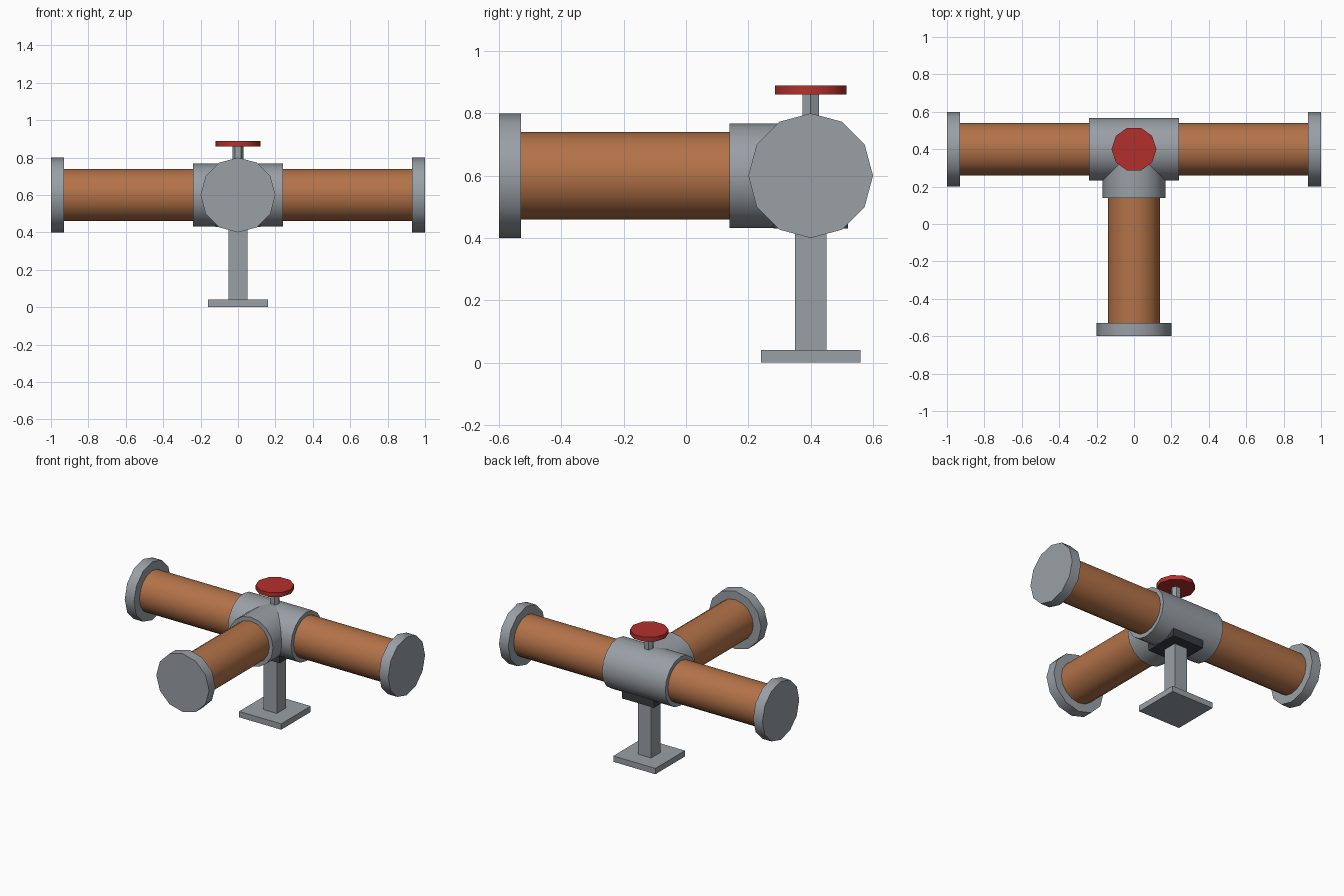
import bpy, bmesh, math
from mathutils import Matrix, Vector

if "Cube" in bpy.data.objects:
    bpy.data.objects.remove(bpy.data.objects["Cube"], do_unlink=True)


def material(name, rgb):
    mat = bpy.data.materials.new(name)
    mat.use_nodes = True
    mat.diffuse_color = (*rgb, 1)
    bsdf = mat.node_tree.nodes["Principled BSDF"]
    bsdf.inputs["Base Color"].default_value = (*rgb, 1)
    bsdf.inputs["Roughness"].default_value = 0.6
    return mat


STEEL = material("grey steel", (0.32, 0.35, 0.38))
COPPER = material("copper brown", (0.45, 0.17, 0.065))
RED = material("valve red", (0.45, 0.03, 0.025))
DARK = material("dark rubber", (0.04, 0.045, 0.05))


def add_object(name, bm, mat):
    mesh = bpy.data.meshes.new(name)
    bm.to_mesh(mesh)
    bm.free()
    mesh.materials.append(mat)
    obj = bpy.data.objects.new(name, mesh)
    bpy.context.collection.objects.link(obj)
    return obj


def cylinder(name, start, end, radius, sides, mat):
    start, end = Vector(start), Vector(end)
    axis = end - start
    turn = axis.to_track_quat('Z', 'Y').to_matrix().to_4x4()
    place = Matrix.Translation((start + end) / 2) @ turn @ Matrix.Rotation(math.pi / 2, 4, 'Z')
    bm = bmesh.new()
    bmesh.ops.create_cone(bm, cap_ends=True, segments=sides, radius1=radius,
                          radius2=radius, depth=axis.length, matrix=place)
    obj = add_object(name, bm, mat)
    bpy.ops.object.select_all(action='DESELECT')
    obj.select_set(True)
    bpy.context.view_layer.objects.active = obj
    bpy.ops.object.shade_smooth_by_angle(angle=math.radians(40))
    return obj


def box(name, half, bottom, top, mat):
    # Square block centred on the valve axis
    bm = bmesh.new()
    place = Matrix.Translation((0, Y, (bottom + top) / 2)) @ Matrix.Diagonal((2 * half, 2 * half, top - bottom, 1))
    bmesh.ops.create_cube(bm, size=1, matrix=place)
    return add_object(name, bm, mat)


Y, Z = 0.4, 0.6  # centre of the tee joint

# Pipes, ending just inside their flanges
cylinder("main_pipe", (-0.99, Y, Z), (0.99, Y, Z), 0.14, 16, COPPER)
cylinder("branch_pipe", (0, Y, Z), (0, -0.59, Z), 0.14, 16, COPPER)

# Tee joint collars
cylinder("main_collar", (-0.24, Y, Z), (0.24, Y, Z), 0.168, 16, STEEL)
cylinder("branch_collar", (0, Y, Z), (0, 0.14, Z), 0.168, 16, STEEL)

# End flanges
for side, sign in (("left", 1), ("right", -1)):
    cylinder(side + "_flange", (sign * 0.93, Y, Z), (sign, Y, Z), 0.2, 12, STEEL)
cylinder("front_flange", (0, -0.53, Z), (0, -0.6, Z), 0.2, 12, STEEL)

# Valve stem and hand wheel
cylinder("valve_stem", (0, Y, 0.72), (0, Y, 0.87), 0.03, 6, STEEL)
cylinder("valve_wheel", (0, Y, 0.86), (0, Y, 0.89), 0.12, 10, RED)

# Support stand
box("base_plate", 0.16, 0, 0.04, STEEL)
box("support_post", 0.05, 0.04, 0.45, STEEL)
box("support_saddle", 0.12, 0.43, 0.49, DARK)
